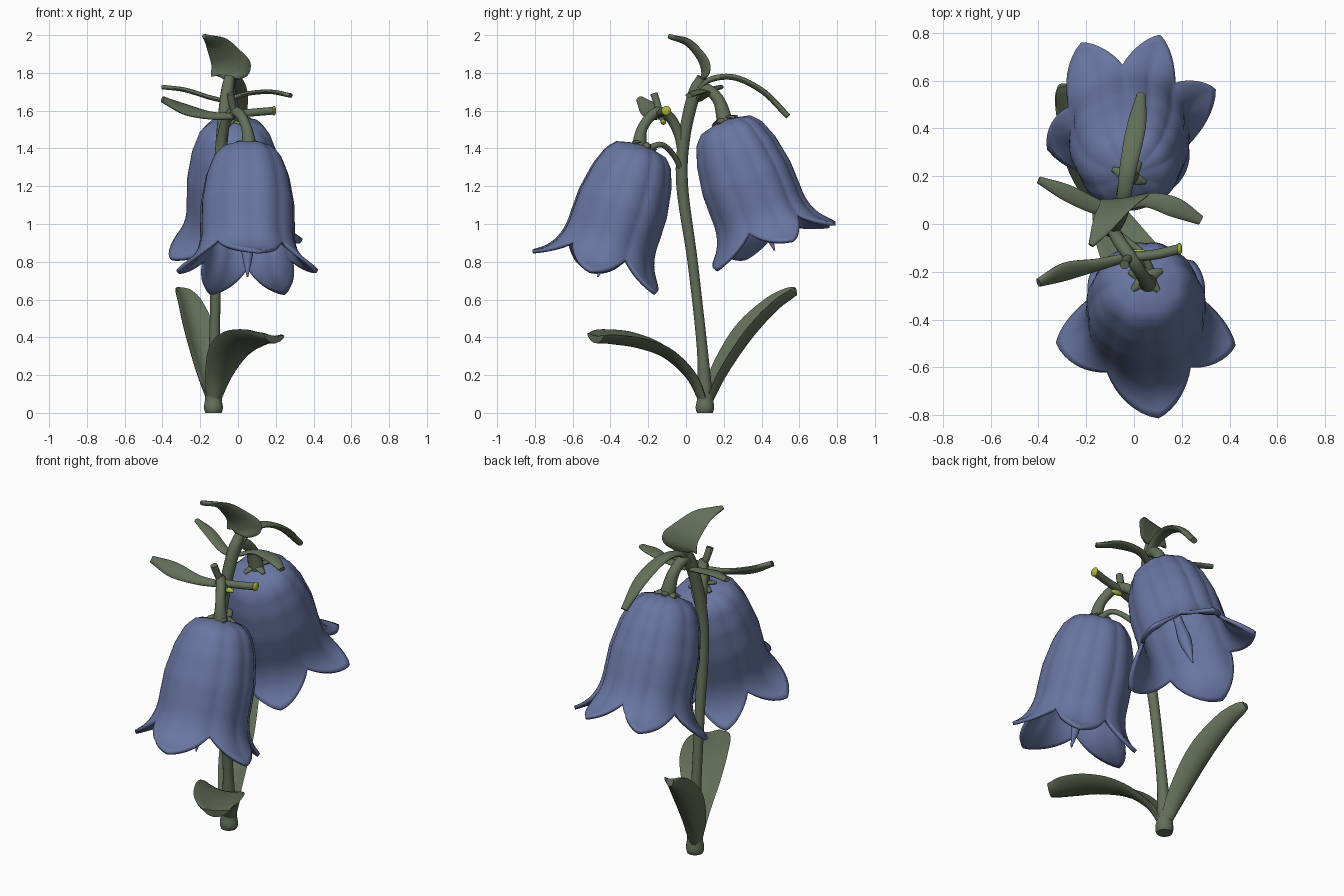
import bpy, bmesh, math
from mathutils import Vector, Matrix

if "Cube" in bpy.data.objects:
    bpy.data.objects.remove(bpy.data.objects["Cube"])


def material(name, colour):
    m = bpy.data.materials.new(name)
    m.use_nodes = True
    m.diffuse_color = (*colour, 1)
    m.node_tree.nodes["Principled BSDF"].inputs["Base Color"].default_value = (*colour, 1)
    return m


BLUE = material("petal blue", (0.14, 0.18, 0.36))
GREEN = material("leaf green", (0.125, 0.16, 0.10))
YELLOW = material("bud yellow", (0.42, 0.46, 0.05))


def finish(bm, name, mat, angle=50):
    bmesh.ops.recalc_face_normals(bm, faces=bm.faces[:])
    mesh = bpy.data.meshes.new(name)
    bm.to_mesh(mesh)
    bm.free()
    mesh.materials.append(mat)
    obj = bpy.data.objects.new(name, mesh)
    bpy.context.collection.objects.link(obj)
    bpy.ops.object.select_all(action='DESELECT')
    obj.select_set(True)
    bpy.context.view_layer.objects.active = obj
    bpy.ops.object.shade_smooth_by_angle(angle=math.radians(angle))
    return obj


def bridge(bm, rings):
    for a, b in zip(rings, rings[1:]):
        for i in range(len(a)):
            j = (i + 1) % len(a)
            bm.faces.new((a[i], a[j], b[j], b[i]))


def smooth_path(points, steps=6):
    """Catmull-Rom samples through (x, y, z, half width) points."""
    p = [Vector(q) for q in points]
    p = [p[0] * 2 - p[1]] + p + [p[-1] * 2 - p[-2]]
    out = []
    for a, b, c, d in zip(p, p[1:], p[2:], p[3:]):
        for k in range(steps):
            t = k / steps
            out.append((b * 2 + (c - a) * t + (a * 2 - b * 5 + c * 4 - d) * t * t
                        + (b * 3 - a - c * 3 + d) * t ** 3) / 2)
    return out + [p[-2]]


def sweep(name, points, side=(1, 0, 0), thick=None, fold=0, sides=14, mat=GREEN):
    """Sweep a round stalk, or a folded flat leaf when thick is given."""
    path = smooth_path(points)
    bm = bmesh.new()
    rings = []
    for i, q in enumerate(path):
        ahead, behind = path[min(i + 1, len(path) - 1)], path[max(i - 1, 0)]
        tangent = (ahead.to_3d() - behind.to_3d()).normalized()
        normal = tangent.cross(Vector(side)).normalized()
        across = normal.cross(tangent)
        w = max(q[3], 0.003)
        h = min(thick, w) if thick else w
        ring = []
        for k in range(sides):
            a = math.tau * k / sides
            lift = h * math.sin(a) + fold * w * (math.cos(a) ** 2 - 0.5)
            ring.append(bm.verts.new(q.to_3d() + across * w * math.cos(a) + normal * lift))
        rings.append(ring)
    bridge(bm, rings)
    bm.faces.new(rings[0])
    bm.faces.new(rings[-1])
    return finish(bm, name, mat)


# Bell flower: ribbed cup, five flared pointed lobes, hanging style
PROFILE = [(0, 0.03), (0.025, 0.135), (0.07, 0.175), (0.17, 0.212), (0.32, 0.238), (0.45, 0.24), (1, 0.225)]


def cup_radius(s):
    for (a, ra), (b, rb) in zip(PROFILE, PROFILE[1:]):
        if s <= b:
            return ra + (rb - ra) * (s - a) / (b - a)


def bell(name, top, tilt, lobes, steps=16, rows=28):
    place = Matrix.Translation(top) @ Matrix.Rotation(tilt, 4, 'X')
    # Columns run from lobe to lobe; off is 0 on a lobe and 1 in a notch
    columns = []
    for a, b in zip(lobes, lobes[1:] + [lobes[0] + 360]):
        for k in range(steps):
            f = k / steps
            columns.append((math.radians(a + (b - a) * f), 1 - abs(2 * f - 1)))
    bm = bmesh.new()
    rings = []
    for r in range(rows + 1):
        ring = []
        for turn, off in columns:
            s = (0.605 + 0.165 * (1 - off ** 1.2)) * r / rows
            flare = max(0, (s - 0.46) / 0.31)
            radius = cup_radius(s) * (0.97 + 0.04 * math.sin(math.pi * off))
            radius += 0.15 * flare ** 2.2
            drop = s - 0.055 * flare ** 3
            ring.append(bm.verts.new(place @ Vector((radius * math.cos(turn), radius * math.sin(turn), -drop))))
        rings.append(ring)
    bridge(bm, rings)
    bm.faces.new(rings[0])
    obj = finish(bm, name + "_bell", BLUE)
    shell = obj.modifiers.new("shell", 'SOLIDIFY')
    shell.thickness = 0.02
    shell.offset = 0
    style = [place @ Vector((0, 0, -z)) for z in (0.1, 0.4, 0.56, 0.73)]
    sweep(name + "_style", [(*p, w) for p, w in zip(style, (0.02, 0.025, 0.035, 0.004))], mat=BLUE)
    # Small sepals around the crown
    for lobe in lobes:
        a = math.radians(lobe + 36)
        out = Vector((math.cos(a), math.sin(a), 0))
        pts = [place @ (out * d + Vector((0, 0, z)))
               for d, z in ((0.01, 0.02), (0.04, 0.015), (0.075, 0.002))]
        sweep(name + "_sepal", [(*p, w) for p, w in zip(pts, (0.02, 0.022, 0.01))],
              side=(-math.sin(a), math.cos(a), 0), thick=0.01, sides=8)


bell("front_flower", (0.05, -0.23, 1.41), -0.33, [-82, -8, 58, 122, 186])
bell("back_flower", (-0.02, 0.205, 1.54), 0.37, [17, 70, 122, 205, 300])

# Main stem and flower stalks
sweep("main_stem", [(-0.13, 0.1, 0, 0.043), (-0.13, 0.1, 0.03, 0.05), (-0.13, 0.1, 0.1, 0.042),
                    (-0.125, 0.085, 0.35, 0.029),
                    (-0.115, 0.035, 0.8, 0.028), (-0.1, -0.02, 1.2, 0.032), (-0.085, -0.01, 1.45, 0.032),
                    (-0.06, 0.04, 1.68, 0.034), (-0.045, 0.085, 1.775, 0.028)])
sweep("front_stalk", [(-0.09, -0.02, 1.38, 0.025), (-0.08, -0.04, 1.48, 0.027), (-0.05, -0.09, 1.57, 0.028),
                      (0, -0.16, 1.59, 0.028), (0.045, -0.23, 1.51, 0.028), (0.06, -0.25, 1.4, 0.042)])
sweep("back_stalk", [(-0.06, 0.05, 1.66, 0.025), (-0.05, 0.09, 1.72, 0.03),
                     (-0.035, 0.17, 1.66, 0.032), (-0.02, 0.21, 1.53, 0.045)])
sweep("side_tendril", [(-0.09, -0.02, 1.28, 0.014), (-0.03, -0.07, 1.37, 0.015),
                       (0.04, -0.13, 1.42, 0.015), (0.07, -0.2, 1.4, 0.018)])

# Budding twigs with yellow tips: a flat button and a slim bud
twigs = {"long": ((0.19, -0.105, 1.6), 0.021, (0.012, 0.026, 0.026)),
         "short": ((0.02, -0.12, 1.54), 0.012, (0.038, 0.015, 0.015))}
for label, (tip, r, size) in twigs.items():
    sweep(label + "_twig", [(-0.04, -0.14, 1.58, r), ((tip[0] - 0.04) / 2, -0.13, (1.58 + tip[2]) / 2, r),
                            (*tip, r)], side=(0, 1, 0))
    bm = bmesh.new()
    bmesh.ops.create_uvsphere(bm, u_segments=12, v_segments=8, radius=1,
                              matrix=Matrix.Translation(tip) @ Matrix.Diagonal((*size, 1)))
    finish(bm, label + "_bud", YELLOW)
sweep("upright_twig", [(-0.01, -0.14, 1.58, 0.017), (-0.03, -0.15, 1.63, 0.019), (-0.04, -0.17, 1.69, 0.02)])

# Large base leaves, cupped upward
sweep("back_base_leaf", [(-0.13, 0.1, 0.05, 0.035), (-0.17, 0.18, 0.23, 0.07), (-0.215, 0.31, 0.43, 0.088),
                         (-0.26, 0.45, 0.575, 0.07), (-0.29, 0.54, 0.635, 0.048), (-0.3, 0.58, 0.65, 0.022)],
      side=(1, 0.35, -0.1), thick=0.022, fold=-0.7)
sweep("front_base_leaf", [(-0.13, 0.1, 0.05, 0.035), (-0.1, 0.03, 0.2, 0.075), (-0.04, -0.1, 0.325, 0.115),
                          (0.05, -0.25, 0.385, 0.135), (0.13, -0.4, 0.405, 0.12), (0.19, -0.48, 0.4, 0.07)],
      side=(1, 0.2, -0.12), thick=0.02, fold=0.35)

# Upper leaves
sweep("crown_leaf", [(-0.03, 0.09, 1.765, 0.04), (-0.035, 0.105, 1.81, 0.11), (-0.065, 0.08, 1.88, 0.085),
                     (-0.12, 0.01, 1.96, 0.055), (-0.18, -0.09, 1.995, 0.012)],
      side=(1, 0.15, 0.1), thick=0.014, fold=0.15)
sweep("arching_leaf", [(-0.05, 0.05, 1.7, 0.025), (-0.04, 0.13, 1.765, 0.03), (-0.02, 0.26, 1.775, 0.037),
                       (0.01, 0.41, 1.7, 0.04), (0.03, 0.54, 1.57, 0.02)], thick=0.016)
sweep("left_leaf", [(-0.05, 0.07, 1.66, 0.02), (0.05, 0.1, 1.69, 0.03),
                    (0.17, 0.07, 1.7, 0.042), (0.28, 0.015, 1.68, 0.02)], side=(0.2, 1, 0), thick=0.012)
sweep("right_leaf", [(-0.06, 0.05, 1.65, 0.02), (-0.15, 0.07, 1.67, 0.032),
                     (-0.28, 0.13, 1.71, 0.035), (-0.4, 0.185, 1.725, 0.015)], side=(0.3, 1, 0), thick=0.012)
sweep("lower_right_leaf", [(-0.03, -0.14, 1.57, 0.02), (-0.15, -0.17, 1.575, 0.03), (-0.29, -0.2, 1.61, 0.047),
                           (-0.4, -0.245, 1.66, 0.02)], side=(-0.2, 1, 0.8), thick=0.016)
